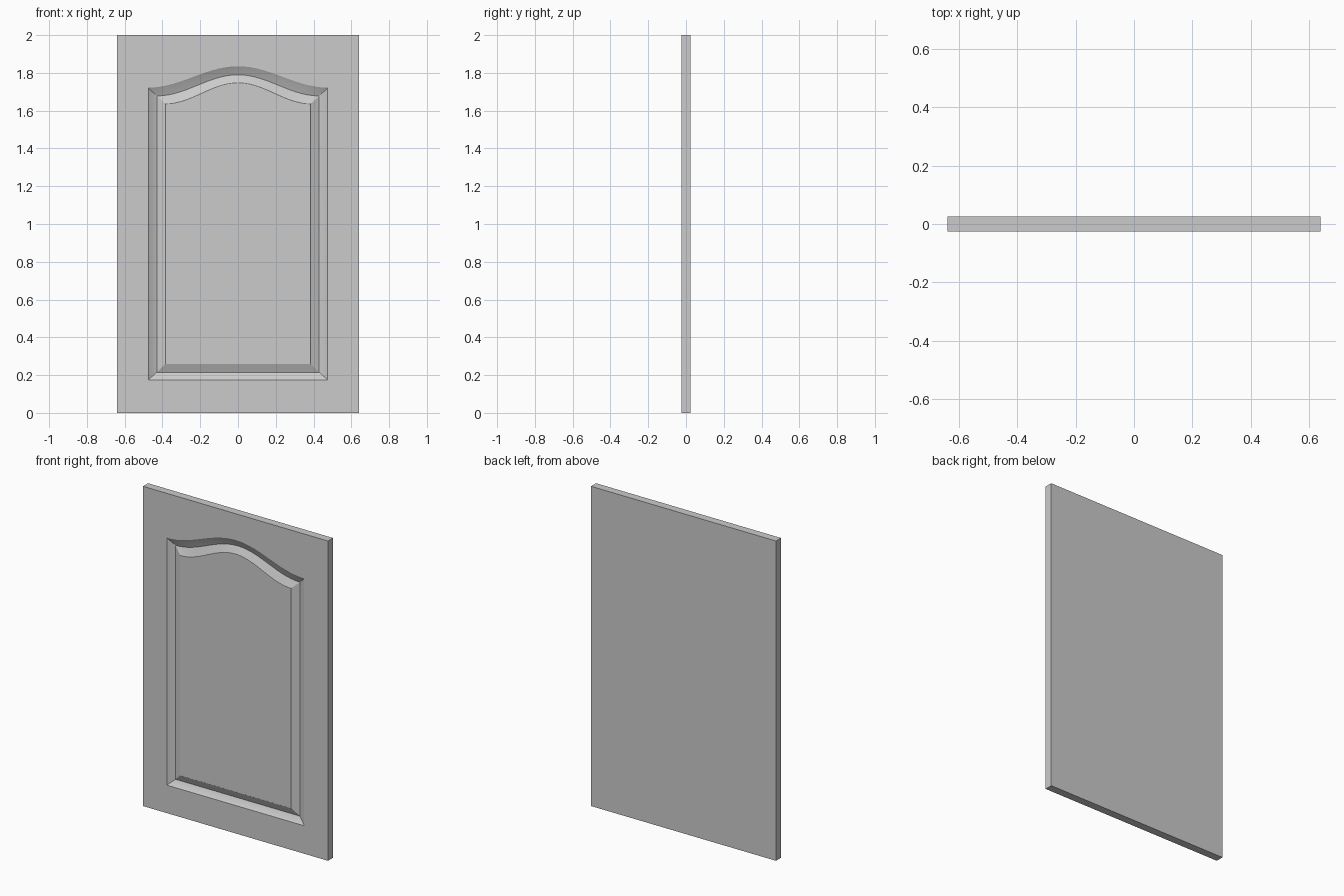
import bpy, bmesh, math

if "Cube" in bpy.data.objects:
    bpy.data.objects.remove(bpy.data.objects["Cube"])

HW, HT, H = 0.64, 0.025, 2.0      # half width, half thickness, height
N = 28                            # segments along the arched top


def arch_loop(bm, hw, z0, z1, rise, y):
    """Closed panel outline: flat bottom, straight sides, cosine arch on top."""
    pts = [(-hw, z0), (hw, z0)]
    for i in range(N + 1):
        x = hw * (1 - 2 * i / N)
        pts.append((x, z1 + rise * (0.5 + 0.5 * math.cos(math.pi * x / hw))))
    return [bm.verts.new((x, y, z)) for x, z in pts]


def bridge(bm, a, b):
    for i in range(len(a)):
        j = (i + 1) % len(a)
        bm.faces.new((a[i], a[j], b[j], b[i]))


bm = bmesh.new()

# moulding rings: half width, bottom, side top, arch rise, depth
rings = [(0.475, 0.175, 1.722, 0.113, 0.0),
         (0.467, 0.182, 1.712, 0.113, 0.006),
         (0.43, 0.215, 1.678, 0.112, 0.022),
         (0.387, 0.258, 1.638, 0.112, 0.003),
         (0.385, 0.26, 1.636, 0.112, 0.0)]
loops = [arch_loop(bm, hw, z0, z1, r, -HT + d) for hw, z0, z1, r, d in rings]
for a, b in zip(loops, loops[1:]):
    bridge(bm, a, b)
bm.faces.new(loops[-1])           # raised centre field

# slab: front frame around the moulding, edges and back
front = [bm.verts.new((x, -HT, z)) for x, z in ((-HW, 0), (HW, 0), (HW, H), (-HW, H))]
back = [bm.verts.new((v.co.x, HT, v.co.z)) for v in front]
o = loops[0]
bm.faces.new((front[0], front[1], o[1], o[0]))
bm.faces.new((front[1], front[2], o[2], o[1]))
bm.faces.new((front[3], front[0], o[0], o[-1]))
top = o[2:]
for i in range(N):                # top rail, fanned to the two upper corners
    bm.faces.new((top[i], front[2] if i < N // 2 else front[3], top[i + 1]))
bm.faces.new((top[N // 2], front[2], front[3]))
bridge(bm, front, back)
bm.faces.new(back)
bmesh.ops.recalc_face_normals(bm, faces=bm.faces)

me = bpy.data.meshes.new("door_panel")
bm.to_mesh(me)
bm.free()
door = bpy.data.objects.new("door_panel", me)
bpy.context.collection.objects.link(door)
bpy.context.view_layer.objects.active = door
door.select_set(True)
bpy.ops.object.shade_smooth_by_angle(angle=math.radians(15))
